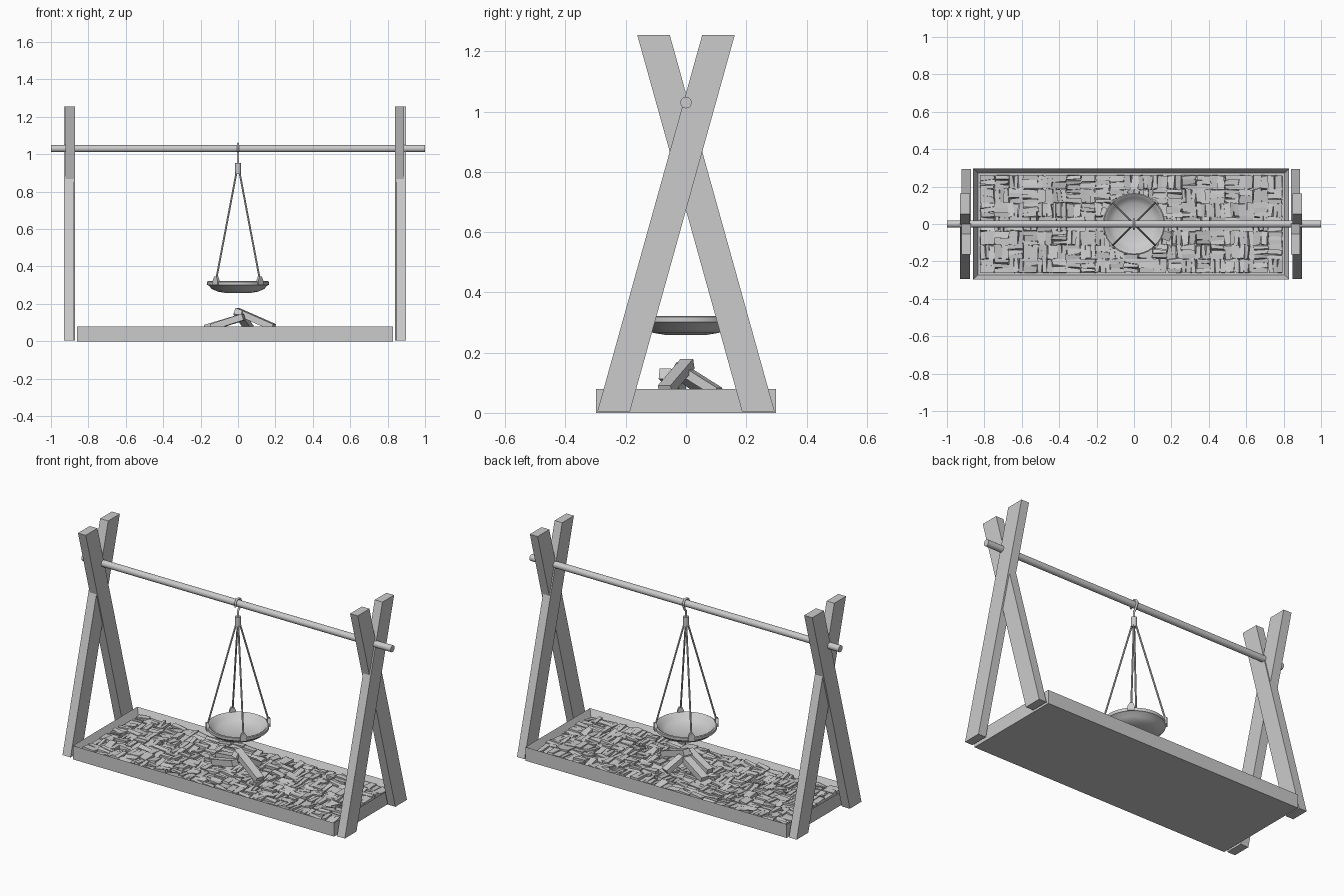
import bpy, bmesh, math, random
from mathutils import Vector, Matrix

if "Cube" in bpy.data.objects:
    bpy.data.objects.remove(bpy.data.objects["Cube"])
random.seed(4)


def finish(name, bm, smooth=False):
    bmesh.ops.recalc_face_normals(bm, faces=bm.faces[:])
    me = bpy.data.meshes.new(name)
    bm.to_mesh(me)
    bm.free()
    ob = bpy.data.objects.new(name, me)
    bpy.context.collection.objects.link(ob)
    if smooth:
        bpy.ops.object.select_all(action='DESELECT')
        ob.select_set(True)
        bpy.context.view_layer.objects.active = ob
        bpy.ops.object.shade_smooth_by_angle(angle=math.radians(40))
    return ob


def add_box(bm, lo, hi):
    lo, hi = Vector(lo), Vector(hi)
    m = Matrix.Translation((lo + hi) / 2) @ Matrix.Diagonal((*(hi - lo), 1))
    return bmesh.ops.create_cube(bm, size=1, matrix=m)['verts']


def axis_matrix(a, b):
    d = b - a
    return Matrix.Translation((a + b) / 2) @ d.to_track_quat('Z', 'Y').to_matrix().to_4x4()


def rod(name, a, b, r, n=16):
    a, b = Vector(a), Vector(b)
    bm = bmesh.new()
    bmesh.ops.create_cone(bm, cap_ends=True, segments=n, radius1=r, radius2=r,
                          depth=(b - a).length, matrix=axis_matrix(a, b))
    return finish(name, bm, True)


def beam(name, a, b, w, h):
    a, b = Vector(a), Vector(b)
    bm = bmesh.new()
    m = axis_matrix(a, b) @ Matrix.Diagonal((w, h, (b - a).length, 1))
    bmesh.ops.create_cube(bm, size=1, matrix=m)
    return finish(name, bm)


# crossed posts: sheared beams with level ends
def post(name, x0, x1, s):
    bm = bmesh.new()
    for v in add_box(bm, (x0, -0.054, 0.005), (x1, 0.054, 1.255)):
        v.co.y += s * (-0.24 if v.co.z < 0.6 else 0.108)
    finish(name, bm)


post("left_post_a", -0.93, -0.878, 1)
post("left_post_b", -0.922, -0.872, -1)
post("right_post_a", 0.847, 0.897, 1)
post("right_post_b", 0.839, 0.888, -1)

# crossbar
rod("crossbar", (-1, 0, 1.03), (1, 0, 1.03), 0.019, 24)

# fire tray: floor and four sides
X0, X1, Y, T, H = -0.86, 0.83, 0.298, 0.037, 0.08
bm = bmesh.new()
add_box(bm, (X0, -Y, 0), (X1, Y, H))
top = max(bm.faces, key=lambda f: f.calc_center_median().z)
bmesh.ops.inset_region(bm, faces=[top], thickness=T)
bmesh.ops.translate(bm, verts=top.verts[:], vec=(0, 0, -0.05))
finish("fire_tray", bm)

# bed of irregular chips in a rough basket weave
bm = bmesh.new()
nx, ny = 21, 7
cx, cy = (X1 - X0 - 2 * T) / nx, 2 * (Y - T) / ny
for i in range(nx):
    for j in range(ny):
        ox, oy = X0 + T + i * cx, -Y + T + j * cy
        along = random.random() < (0.7 if (i + j) % 2 else 0.3)
        n = random.choice((2, 3, 3))
        for k in range(n):
            u0, u1 = k / n, (k + 1) / n
            (a0, a1), (b0, b1) = ((0, 1), (u0, u1)) if along else ((u0, u1), (0, 1))
            z = random.uniform(0.055, 0.068)
            ax, ay, bend = (random.uniform(-0.12, 0.12) for _ in range(3))
            px, py = ox + (a0 + a1) / 2 * cx, oy + (b0 + b1) / 2 * cy
            vs = add_box(bm, (ox + a0 * cx, oy + b0 * cy, 0.028),
                         (ox + a1 * cx, oy + b1 * cy, z))
            for v in vs:
                if v.co.z > 0.04:
                    v.co.z += 1.3 * (ax * (v.co.x - px) + ay * (v.co.y - py)) + random.uniform(-.004, .004)
                v.co.x += random.uniform(-0.007, 0.007)
                v.co.y += random.uniform(-0.007, 0.007)
                v.co.x = min(max(v.co.x, X0 + T), X1 - T)
                v.co.y = min(max(v.co.y, -Y + T), Y - T)
finish("chip_bed", bm)

# leaning firewood
logs = [((0.19, -0.07, 0.075), (-0.01, 0.005, 0.163), 0.045, 0.035),
        ((-0.17, 0.07, 0.07), (0.03, -0.01, 0.13), 0.045, 0.035),
        ((0.06, 0.105, 0.07), (0.0, -0.03, 0.155), 0.045, 0.03),
        ((-0.14, -0.02, 0.075), (0.03, -0.07, 0.13), 0.04, 0.035)]
for i, l in enumerate(logs):
    beam("firewood_%d" % (i + 1), *l)

# hanging bowl: lathed closed profile
prof = [(0, .258), (.07, .259), (.11, .266), (.14, .28), (.157, .298), (.165, .301),
        (.166, .318), (.16, .321), (.15, .316), (.138, .298), (.11, .282), (.06, .272), (0, .27)]
bm = bmesh.new()
vs = [bm.verts.new((r, 0, z)) for r, z in prof]
es = [bm.edges.new(p) for p in zip(vs, vs[1:])]
bmesh.ops.spin(bm, geom=vs + es, cent=(0, 0, 0), axis=(0, 0, 1), angle=2 * math.pi, steps=40)
bmesh.ops.remove_doubles(bm, verts=bm.verts[:], dist=1e-4)
finish("bowl", bm, True)

# lugs on the rim and hanging cords
for k in range(4):
    a = math.radians(45 + 90 * k)
    c, s = math.cos(a), math.sin(a)
    bm = bmesh.new()
    outline = [(-.018, .3), (.018, .3), (.018, .325), (.009, .345), (-.009, .345), (-.018, .325)]
    f = bm.faces.new([bm.verts.new((0.157, y, z)) for y, z in outline])
    ext = bmesh.ops.extrude_face_region(bm, geom=[f])
    bmesh.ops.translate(bm, vec=(0.016, 0, 0),
                        verts=[g for g in ext['geom'] if isinstance(g, bmesh.types.BMVert)])
    bmesh.ops.rotate(bm, verts=bm.verts[:], matrix=Matrix.Rotation(a, 3, 'Z'))
    finish("bowl_lug_%d" % (k + 1), bm)
    rod("cord_%d" % (k + 1), (.165 * c, .165 * s, .33), (.011 * c, .011 * s, .905), 0.005, 8)

# cord clamp
rod("cord_clamp", (0, 0, 0.895), (0, 0, 0.952), 0.016, 12)

# hook over the crossbar
cu = bpy.data.curves.new("hook", 'CURVE')
cu.dimensions = '3D'
cu.bevel_depth = 0.006
cu.bevel_resolution = 2
cu.use_fill_caps = True
pts = [(0, 0, 0.945), (0, 0, 0.985), (0, 0.012, 0.998)]
pts += [(0, 0.026 * math.cos(t), 1.03 + 0.026 * math.sin(t))
        for t in (math.radians(-50 + 20 * i) for i in range(14))]
sp = cu.splines.new('POLY')
sp.points.add(len(pts) - 1)
for p, co in zip(sp.points, pts):
    p.co = (*co, 1)
    p.radius = 1
sp.use_smooth = True
bpy.context.collection.objects.link(bpy.data.objects.new("hook", cu))
